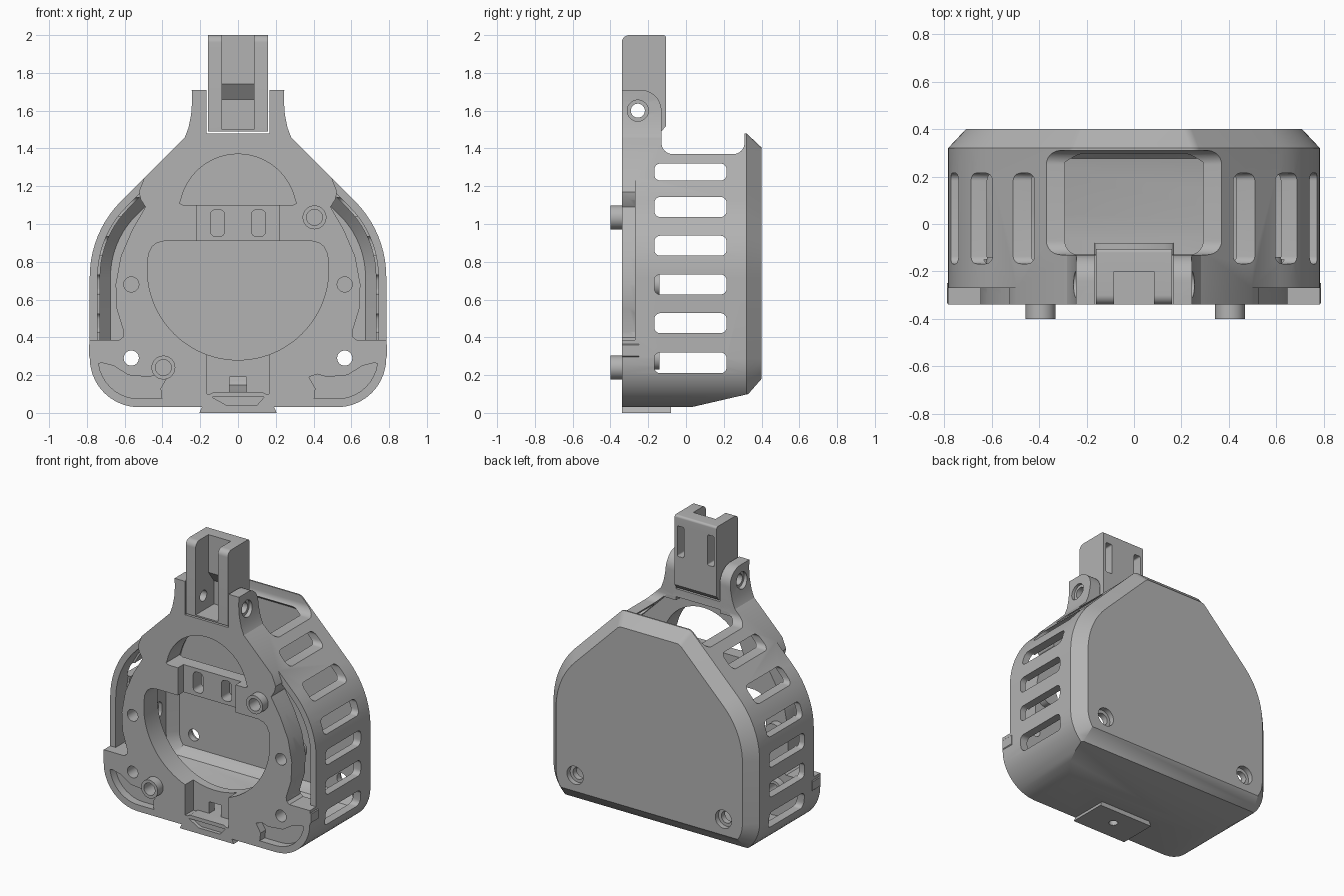
import bpy, bmesh, math
from mathutils import Vector

cube = bpy.data.objects.get("Cube")
if cube:
    bpy.data.objects.remove(cube, do_unlink=True)

grey = bpy.data.materials.new("plain grey")
grey.use_nodes = True
grey.diffuse_color = (0.45, 0.45, 0.45, 1)
grey.node_tree.nodes["Principled BSDF"].inputs["Base Color"].default_value = (0.45, 0.45, 0.45, 1)


def rounded(corners, steps=10):
    """Closed 2D outline from (u, v, radius) corners."""
    pts = []
    for i, (u, v, r) in enumerate(corners):
        p = Vector((u, v))
        a = (Vector(corners[i - 1][:2]) - p).normalized()
        b = (Vector(corners[(i + 1) % len(corners)][:2]) - p).normalized()
        if r <= 0:
            pts.append(p)
            continue
        half = a.angle(b) / 2
        centre = p + (a + b).normalized() * (r / math.sin(half))
        s = p + a * (r / math.tan(half)) - centre
        e = p + b * (r / math.tan(half)) - centre
        turn = math.atan2(s.x * e.y - s.y * e.x, s.dot(e))
        for k in range(steps + 1):
            t = turn * k / steps
            c, n = math.cos(t), math.sin(t)
            pts.append(centre + Vector((s.x * c - s.y * n, s.x * n + s.y * c)))
    return pts


def rect(u0, u1, v0, v1, r=0):
    return rounded([(u0, v0, r), (u1, v0, r), (u1, v1, r), (u0, v1, r)], 6)


def arc(u, v, r, start=0, end=352.5, n=48):
    angles = [math.radians(start + (end - start) * k / (n - 1)) for k in range(n)]
    return [(u + r * math.cos(t), v + r * math.sin(t)) for t in angles]


def outline(d):
    """Housing silhouette, inset by d."""
    x, low, top = 0.785 - d, 0.03 + d, 1.48 - d
    knee, tx = 0.955 - 0.414 * d, 0.26 - 0.414 * d
    return rounded([(-x, low, 0.26 - d), (x, low, 0.26 - d), (x, knee, 0.567 - d),
                    (tx, top, 0.05), (-tx, top, 0.05), (-x, knee, 0.567 - d)])


def loft(name, sections, axis="y", planes=()):
    """Solid through (outline, position) sections, trimmed below planes."""
    bm = bmesh.new()
    rings = []
    for pts, pos in sections:
        rings.append([bm.verts.new((u, pos, v) if axis == "y" else (pos, u, v)
                                   if axis == "x" else (u, v, pos)) for u, v in pts])
    for a, b in zip(rings, rings[1:]):
        for i in range(len(a)):
            bm.faces.new((a[i - 1], a[i], b[i], b[i - 1]))
    bm.faces.new(rings[0])
    bm.faces.new(rings[-1])
    for point, normal in planes:
        cut = bmesh.ops.bisect_plane(bm, geom=bm.verts[:] + bm.edges[:] + bm.faces[:], dist=1e-5,
                                     plane_co=point, plane_no=normal, clear_outer=True)
        edges = [e for e in cut["geom_cut"] if isinstance(e, bmesh.types.BMEdge)]
        bmesh.ops.contextual_create(bm, geom=edges)
    bmesh.ops.recalc_face_normals(bm, faces=bm.faces)
    mesh = bpy.data.meshes.new(name)
    bm.to_mesh(mesh)
    bm.free()
    mesh.materials.append(grey)
    ob = bpy.data.objects.new(name, mesh)
    bpy.context.collection.objects.link(ob)
    return ob


def prism(name, pts, a, b, axis="y"):
    return loft(name, [(pts, a), (pts, b)], axis)


def combine(ob, tool, operation="DIFFERENCE"):
    mod = ob.modifiers.new("combine", "BOOLEAN")
    mod.operation, mod.object, mod.solver = operation, tool, "EXACT"
    result = bpy.data.meshes.new_from_object(ob.evaluated_get(bpy.context.evaluated_depsgraph_get()))
    ob.modifiers.clear()
    ob.data = result
    bpy.data.objects.remove(tool, do_unlink=True)
    return ob


def cut(ob, pts, a, b, axis="y"):
    combine(ob, prism("cutter", pts, a, b, axis))


def add(ob, pts, a, b, axis="y"):
    combine(ob, prism("addition", pts, a, b, axis), "UNION")


def flip(pts, s):
    return [(s * p[0], p[1]) for p in pts]


# Housing with chamfered back and sloping underside
slope, heel = Vector((0, 0.09, -0.39)), Vector((0, 0.08, -0.07))
housing = loft("housing", [(outline(0), -0.34), (outline(0), 0.32), (outline(0.075), 0.40)],
               planes=[((0, 0.33, 0.10), slope), ((0, 0.33, 0.10), heel)])
combine(housing, loft("cavity", [(outline(0.055), -0.19), (outline(0.055), 0.26), (outline(0.11), 0.325)],
                      planes=[((0, 0.33, 0.16), slope), ((0, 0.27, 0.14), heel)]))

# Top opening and side vents
cut(housing, rounded([(-0.13, 1.37, 0.06), (0.31, 1.37, 0.06), (0.31, 1.7, 0), (-0.13, 1.7, 0)]), -1, 1, "x")
for z, h in ((0.265, 0.055), (0.475, 0.053), (0.68, 0.053), (0.885, 0.053), (1.09, 0.053), (1.275, 0.045)):
    cut(housing, rect(-0.168, 0.215, z - h, z + h, 0.032), -1, 1, "x")

# Front openings: large dial, crescent, and the bridge between them
dial = arc(0, 0.76, 0.48, 170, 370) + [(0.455, 0.88), (0.43, 0.9), (0.39, 0.91),
                                       (-0.39, 0.91), (-0.43, 0.9), (-0.455, 0.88)]
cut(housing, dial, -0.5, -0.1)
cut(housing, arc(0, 1.06, 0.31, 12, 168) + [(-0.31, 1.11), (-0.29, 1.1), (0.29, 1.1), (0.31, 1.11)], -0.5, -0.1)
cut(housing, rect(-0.22, 0.22, 0.9, 1.115), -0.5, -0.28)
for s in (-1, 1):
    cut(housing, rect(s * 0.108 - 0.037, s * 0.108 + 0.037, 0.935, 1.075, 0.025), -0.5, -0.1)

# Bottom channel and latch
cut(housing, rect(-0.165, 0.165, 0.10, 0.33), -0.5, -0.25)
cut(housing, rect(-0.045, 0.045, 0.10, 0.19), -0.5, -0.15)
add(housing, [(-0.13, 0.11), (0.13, 0.11), (0.165, 0.09), (0.205, 0), (-0.205, 0), (-0.165, 0.09)], -0.34, -0.08)
cut(housing, [(-0.14, 0.085), (0.14, 0.085), (0.1, 0.04), (-0.06, 0.04)], -0.5, -0.315)
cut(housing, arc(0, -0.2, 0.028), -0.1, 0.07, "z")

side = [(0.49, 1.26), (0.525, 1.17), (0.515, 1.13), (0.49, 1.09), (0.56, 0.97), (0.62, 0.83), (0.648, 0.68),
        (0.642, 0.55), (0.605, 0.43), (0.61, 0.4), (0.63, 0.385), (0.9, 0.385), (0.9, 1.26)]
corner = [(0.4, 0.05), (0.41, 0.13), (0.375, 0.19), (0.42, 0.205), (0.47, 0.19),
          (0.58, 0.2), (0.66, 0.25), (0.72, 0.265), (0.8, 0.25), (0.8, 0.05)]
for s in (-1, 1):
    # Lowered side rims with an open groove, and lower corner pockets
    cut(housing, flip(side, s), -0.5, -0.27)
    groove = prism("groove", flip(side, s), -0.3, -0.15)
    combine(housing, combine(groove, prism("rim", outline(0.042), -0.4, 0), "INTERSECT"))
    pocket = prism("pocket", flip(corner, s), -0.5, -0.285)
    combine(housing, combine(pocket, prism("rim", outline(0.045), -0.6, 0), "INTERSECT"))
    add(housing, flip([(0.70, 0.385), (0.77, 0.38), (0.79, 0.36), (0.79, 0.3), (0.74, 0.255)], s), -0.335, -0.25)
    # Screw bosses and holes
    for z in (0.29, 0.68):
        add(housing, arc(s * 0.565, z, 0.06), -0.24, -0.14)
        cut(housing, arc(s * 0.565, z, 0.04), -0.5, 0.6 if z < 0.5 else -0.17)
    cut(housing, arc(s * 0.565, 0.29, 0.062), 0.365, 0.6)

# Hollow locating pegs
for x, z in ((0.405, 1.035), (-0.395, 0.24)):
    add(housing, arc(x, z, 0.063), -0.40, -0.3)
    cut(housing, arc(x, z, 0.042), -0.5, -0.25)

# Hinge ears with flared feet
flare = [(0.167, 1.40), (0.32, 1.40), (0.285, 1.45), (0.262, 1.51), (0.248, 1.58), (0.243, 1.65),
         (0.245, 1.71), (0.167, 1.71)]
ear_side = rounded([(-0.34, 1.3, 0), (-0.13, 1.3, 0), (-0.13, 1.71, 0.11), (-0.34, 1.71, 0)])
for s, name in ((1, "left_hinge_ear"), (-1, "right_hinge_ear")):
    ear = prism(name, flip(flare, s), -0.5, 0)
    combine(ear, prism("ear_side", ear_side, -1, 1, "x"), "INTERSECT")
    cut(ear, arc(-0.255, 1.6, 0.037), -1, 1, "x")
    cut(ear, arc(-0.255, 1.6, 0.056), s * 0.225, s * 0.5, "x")

# Hinged post with front slot and two rear slits
post = prism("hinge_post", rounded([(-0.34, 1.49, 0), (-0.13, 1.49, 0), (-0.105, 1.52, 0),
                                    (-0.105, 2.0, 0.015), (-0.34, 2.0, 0.04)]), -0.16, 0.16, "x")
cut(post, [(-0.5, 1.5), (-0.14, 1.5), (-0.14, 1.66), (-0.2, 1.74), (-0.2, 2.1), (-0.5, 2.1)], -0.085, 0.085, "x")
cut(post, arc(-0.255, 1.6, 0.037), -1, 1, "x")
for s in (-1, 1):
    cut(post, rect(s * 0.115 - 0.025, s * 0.115 + 0.025, 1.72, 1.93, 0.01), -0.18, 0)

# Smooth curved walls while keeping machined edges crisp
bpy.ops.object.select_all(action="DESELECT")
for ob in bpy.context.scene.objects:
    if ob.type == "MESH":
        ob.select_set(True)
        bpy.context.view_layer.objects.active = ob
bpy.ops.object.shade_smooth_by_angle(angle=math.radians(30))
